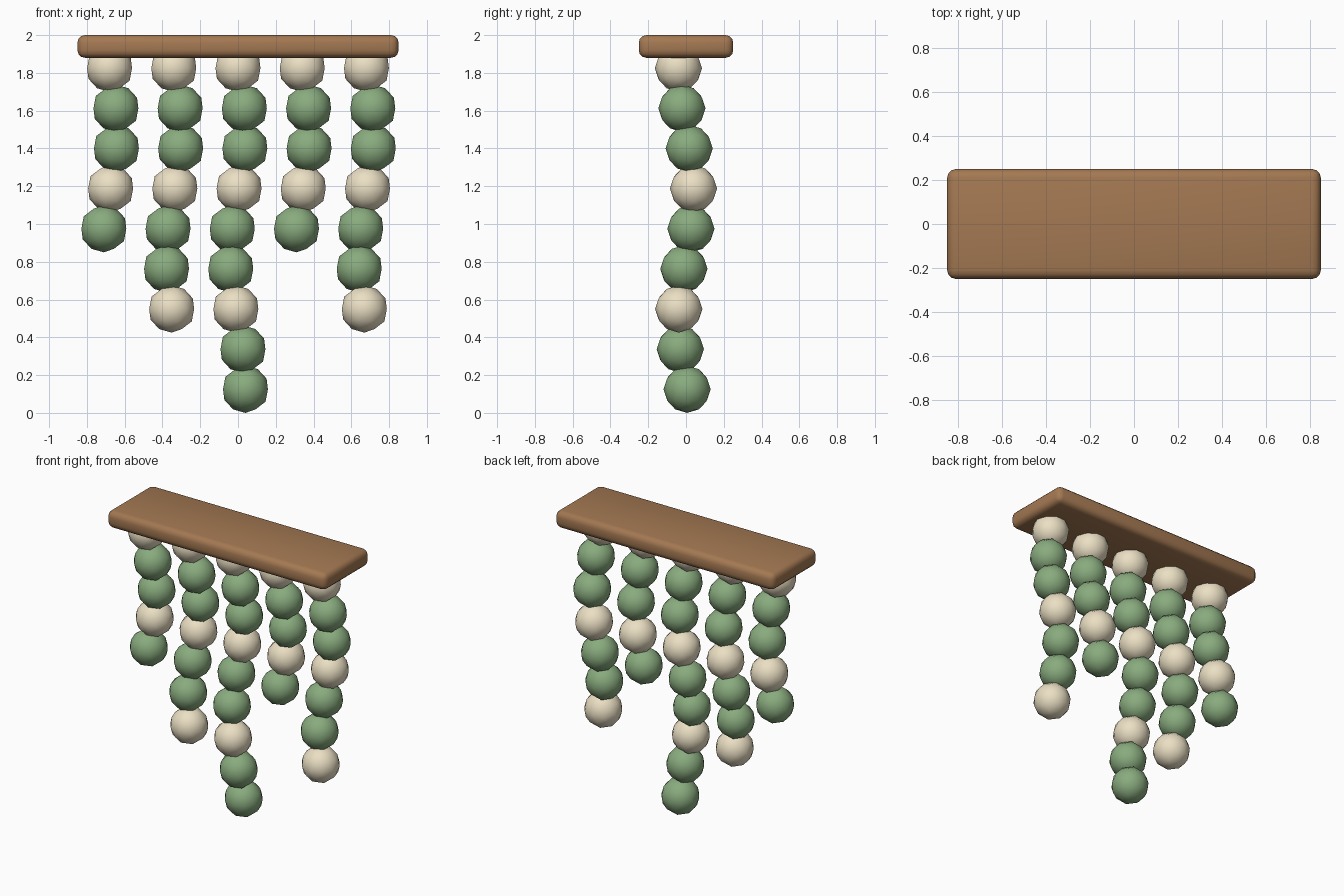
import bpy
import math

if "Cube" in bpy.data.objects:
    bpy.data.objects.remove(bpy.data.objects["Cube"])


def material(name, rgb):
    mat = bpy.data.materials.new(name)
    mat.diffuse_color = (*rgb, 1.0)
    mat.use_nodes = True
    mat.node_tree.nodes["Principled BSDF"].inputs["Base Color"].default_value = mat.diffuse_color
    return mat


WOOD = material("wood", (0.37, 0.19, 0.085))
GREEN = material("green", (0.25, 0.41, 0.21))
CREAM = material("cream", (0.83, 0.74, 0.55))

# Mounting board with rounded edges
bpy.ops.mesh.primitive_cube_add(size=1, location=(0, 0, 1.94))
board = bpy.context.object
board.name = "board"
board.scale = (1.7, 0.5, 0.12)
bpy.ops.object.transform_apply(location=False, rotation=False, scale=True)
bevel = board.modifiers.new("rounded_edges", "BEVEL")
bevel.width = 0.04
bevel.segments = 3
bpy.ops.object.modifier_apply(modifier=bevel.name)
board.data.materials.append(WOOD)
bpy.ops.object.shade_smooth_by_angle(angle=math.radians(40))

# Two shared bead meshes
RADIUS, STEP, TOP = 0.125, 0.2125, 1.825


def bead_mesh(name, mat):
    bpy.ops.mesh.primitive_ico_sphere_add(subdivisions=2, radius=RADIUS)
    ob = bpy.context.object
    bpy.ops.object.shade_smooth()
    mesh = ob.data
    mesh.name = name
    mesh.materials.append(mat)
    bpy.data.objects.remove(ob)
    return mesh


cream_bead = bead_mesh("cream_bead", CREAM)
green_bead = bead_mesh("green_bead", GREEN)

# Hanging strands, each swirling gently around its axis
for s, count in enumerate((5, 7, 9, 5, 7)):
    for k in range(count):
        mesh = cream_bead if k % 3 == 0 else green_bead
        bead = bpy.data.objects.new(f"strand_{s + 1}_bead_{k + 1}", mesh)
        bead.location = ((s - 2) * 0.34 + 0.04 * math.sin(k),
                         -0.04 * math.cos(k),
                         TOP - k * STEP)
        bpy.context.collection.objects.link(bead)
